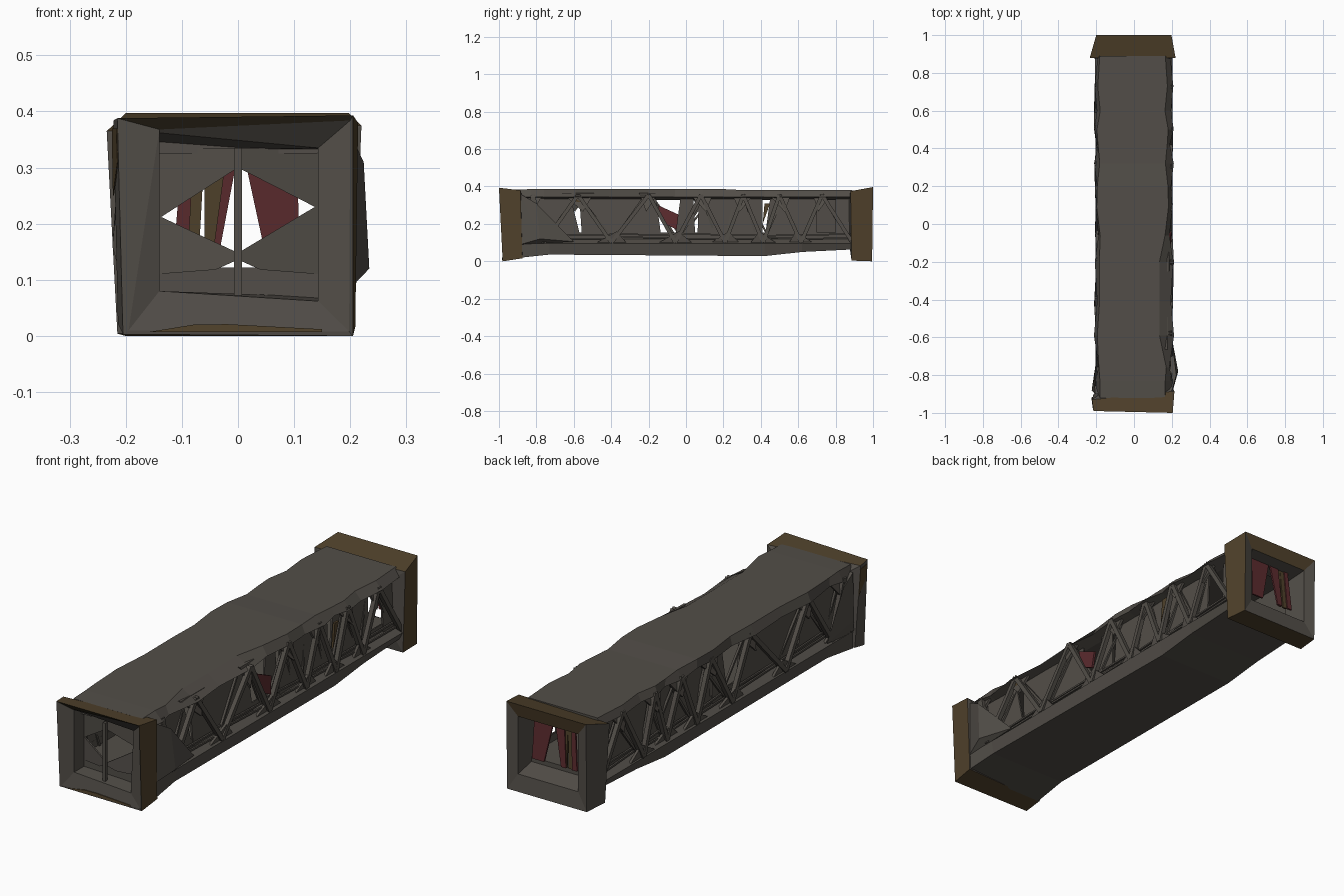
import bpy, bmesh, math, random
from mathutils import Vector

random.seed(4)


def mat(name, c):
    m = bpy.data.materials.new(name)
    m.diffuse_color = (*c, 1)
    return m


GREY = mat("weathered grey", (0.085, 0.076, 0.065))
BROWN = mat("rust brown", (0.080, 0.053, 0.024))
RED = mat("dull red", (0.105, 0.024, 0.027))
DARK = mat("dark brown", (0.040, 0.030, 0.016))
MATS = [GREY, BROWN, RED, DARK]


def make(name, bm, rule=None):
    bmesh.ops.recalc_face_normals(bm, faces=bm.faces[:])
    for f in bm.faces:
        f.material_index = rule(f) if callable(rule) else (rule or 0)
    me = bpy.data.meshes.new(name)
    bm.to_mesh(me)
    bm.free()
    for m in MATS:
        me.materials.append(m)
    ob = bpy.data.objects.new(name, me)
    bpy.context.collection.objects.link(ob)
    return ob


def loft(bm, rings, closed=False):
    """Skin rings of equal length, capping the ends or closing the loop."""
    vs = [[bm.verts.new(p) for p in r] for r in rings]
    n = len(vs[0])
    pairs = list(zip(vs, vs[1:])) + ([(vs[-1], vs[0])] if closed else [])
    for a, b in pairs:
        for i in range(n):
            j = (i + 1) % n
            bm.faces.new((a[i], a[j], b[j], b[i]))
    if not closed:
        bm.faces.new(vs[0])
        bm.faces.new(vs[-1][::-1])


def bar(bm, a, b, w=0.016):
    """Square bar between two points."""
    a, b = Vector(a), Vector(b)
    d = (b - a).normalized()
    u = d.cross(Vector((1, 0, 0)) if abs(d.x) < 0.9 else Vector((0, 0, 1))).normalized()
    v = d.cross(u)
    h = w / 2
    loft(bm, [[p + u * s * h + v * t * h for s, t in ((-1, -1), (1, -1), (1, 1), (-1, 1))]
              for p in (a, b)])


def plate(bm, pts, thick):
    """Thin flat plate, thickened along the given vector."""
    t = Vector(thick)
    loft(bm, [[Vector(p) for p in pts], [Vector(p) + t for p in pts]])


def rect(x0, x1, z0, z1, yb, yt):
    return [(x0, yb, z0), (x1, yb, z0), (x1, yt, z1), (x0, yt, z1)]


# End collars: brown on the right side, top, underside and rear lintel
def collar_rule(f):
    n, c = f.normal, f.calc_center_median()
    if c.y < -0.96 and n.z < -0.1 and c.z > 0.37:
        return 3
    lintel = n.y > 0.5 and c.y > 0.95 and c.z > 0.34
    outer = abs(n.z) > 0.6 and not 0.04 < c.z < 0.365
    return 1 if (n.x > 0.7 and c.x > 0.18) or outer or lintel else 0


bm = bmesh.new()
loft(bm, [
    [(-0.214, -0.90, 0.022), (0.209, -0.875, 0.016), (0.214, -0.885, 0.380), (-0.222, -0.93, 0.384)],
    [(-0.205, -0.98, 0.003), (0.205, -0.98, 0), (0.205, -1.0, 0.393), (-0.215, -0.99, 0.388)],
    [(-0.195, -0.981, 0.01), (0.198, -0.981, 0.008), (0.20, -0.985, 0.384), (-0.14, -0.98, 0.368)],
    [(-0.14, -0.97, 0.08), (0.143, -0.97, 0.062), (0.143, -0.95, 0.335), (-0.14, -0.97, 0.362)],
    [(-0.14, -0.87, 0.08), (0.143, -0.87, 0.07), (0.143, -0.87, 0.33), (-0.14, -0.87, 0.33)],
], True)
make("front_collar", bm, collar_rule)

# Rust streaks on the front sill and the upper left cheek
bm = bmesh.new()
plate(bm, [(-0.16, -0.984, 0.007), (0.15, -0.984, 0.007), (0.15, -0.983, 0.012),
           (-0.02, -0.983, 0.021), (-0.08, -0.983, 0.020)], (0, 0.004, 0))
plate(bm, [(-0.215, -0.985, 0.37), (-0.223, -0.925, 0.37), (-0.221, -0.915, 0.25),
           (-0.213, -0.98, 0.31)], (-0.002, 0, 0))
make("front_rust_streaks", bm, 1)

bm = bmesh.new()
loft(bm, [
    [(-0.215, 0.885, 0.004), (0.205, 0.885, 0.004), (0.220, 0.88, 0.375), (-0.234, 0.88, 0.365)],
    rect(-0.20, 0.198, 0.0, 0.397, 0.995, 1.0),
    rect(-0.15, 0.15, 0.075, 0.335, 0.985, 0.985),
    rect(-0.14, 0.14, 0.11, 0.318, 0.87, 0.87),
], True)
make("back_collar", bm, collar_rule)

# Truss stations along the length, lower nodes on even indices
NODES = [-0.89, -0.83, -0.76, -0.59, -0.41, -0.20, -0.06, 0.09, 0.20, 0.32,
         0.42, 0.50, 0.60, 0.73, 0.89]

# Roof slab with uneven edges that swell at the upper truss nodes
rings = []
for i, y in enumerate([-0.92] + NODES[1:]):
    w = (0.207 if i % 2 else 0.192) + random.uniform(-0.006, 0.006)
    t = 0.172 + random.uniform(-0.010, 0.012)
    tr = 0.135 if -0.62 < y < -0.1 else t
    zt = 0.386 - 0.006 * (y > 0.2)
    rings.append([(-w, y, 0.345), (-0.14, y, 0.328), (0.14, y, 0.328), (w, y, 0.345),
                  (tr, y, zt), (-t - 0.015, y, zt)])
rings[0] = [(x, y, z - 0.003) for x, y, z in rings[0]]
bm = bmesh.new()
loft(bm, rings)
make("roof", bm)

# Floor beam, flowing out of the front collar and rising towards the back
bm = bmesh.new()
loft(bm, [[(-w, y, z), (w, y, z), (0.205, y, 0.095), (0.16, y, 0.122),
           (-0.16, y, 0.122), (-0.205, y, 0.095)]
          for y, z, w in ((-0.90, 0.018, 0.205), (-0.73, 0.036, 0.195), (0.42, 0.028, 0.19),
                          (0.62, 0.05, 0.19), (0.9, 0.064, 0.19))])
make("floor", bm)

# Side trusses: diagonals, gusset fins and low rails
for side, s in (("right", 1), ("left", -1)):
    bars, fins = bmesh.new(), bmesh.new()
    pts = []
    for i, y in enumerate(NODES):
        x = s * (0.195 + random.uniform(-0.008, 0.008))
        y += 0 if i in (0, len(NODES) - 1) else random.uniform(-0.015, 0.015)
        pts.append(Vector((x, y, 0.355 if i % 2 else 0.10)))
    for i, (a, b) in enumerate(zip(pts, pts[1:])):
        bar(bars, a, b, 0.02)
        lean = random.uniform(-0.05, 0.05)
        bar(bars, a + Vector((-s * 0.02, 0, 0)), b + Vector((-s * 0.04, lean, 0)), 0.010)
    for i, p in enumerate(pts[1:-1], 1):
        k, m = 0.05 + random.uniform(0, 0.04), random.uniform(-.03, .03)
        if i % 2:  # fins hanging from the roof edge
            fin = [p + Vector((-s * 0.015, -k, 0.01)), p + Vector((-s * 0.015, k, 0.01)),
                   p + Vector((s * 0.012, m, -0.09))]
        else:      # fins standing on the floor edge
            fin = [p + Vector((0, -k, 0)), p + Vector((0, k, 0)),
                   p + Vector((s * 0.008, m, 0.06))]
        plate(fins, fin, (-s * 0.012, 0, 0))
    # faceted bulge behind the front collar
    if s > 0:
        bulge = [(0.20, -0.885, 0.36), (0.224, -0.80, 0.31), (0.234, -0.78, 0.12),
                 (0.20, -0.60, 0.105), (0.205, -0.885, 0.09), (0.185, -0.885, 0.36),
                 (0.185, -0.885, 0.09)]
    else:
        bulge = [(-0.205, -0.90, 0.36), (-0.224, -0.88, 0.16), (-0.212, -0.82, 0.32),
                 (-0.20, -0.72, 0.105), (-0.205, -0.90, 0.09), (-0.185, -0.90, 0.36),
                 (-0.185, -0.90, 0.09)]
    hull = bmesh.new()
    bmesh.ops.convex_hull(hull, input=[hull.verts.new(p) for p in bulge])
    make(side + "_front_bulge", hull)
    for z, x in ((0.125, 0.175), (0.142, 0.17)):
        for a, b in zip(NODES[::2], NODES[2::2]):
            bar(bars, (s * x, a, z + random.uniform(-.006, .006)),
                (s * (x + 0.01), b, z + random.uniform(-.006, .006)), 0.008)
    make(side + "_truss", bars)
    make(side + "_gussets", fins)

    # Inner wall panels, with slanted gaps between them
    bm = bmesh.new()
    last = ([(0.42, 0.70, 0.45, 0.70), (0.80, 0.88, 0.80, 0.88)] if s > 0
            else [(0.42, 0.88, 0.45, 0.88)])
    for b0, b1, t0, t1 in [(-0.88, -0.56, -0.88, -0.615), (-0.555, -0.13, -0.57, -0.16),
                           (-0.06, 0.05, -0.03, 0.04), (0.06, 0.41, 0.07, 0.41)] + last:
        plate(bm, [(s * 0.158, b0, 0.115), (s * 0.158, b1, 0.115),
                   (s * 0.15, t1, 0.335), (s * 0.15, t0, 0.335)], (s * 0.008, 0, 0))
    # low sill closing the foot of every gap
    plate(bm, [(s * 0.156, -0.88, 0.115), (s * 0.156, 0.88, 0.115),
               (s * 0.156, 0.88, 0.155), (s * 0.156, -0.88, 0.155)], (s * 0.006, 0, 0))
    make(side + "_wall_panels", bm)

# Partition behind the front opening, leaving two pointed gaps
bm = bmesh.new()
for s in (-1, 1):
    m = 0.212 if s < 0 else 0.23
    plate(bm, [(s * 0.145, -0.90, 0.335), (0, -0.94, 0.335), (0, -0.94, 0.30),
               (s * 0.137, -0.90, m), (s * 0.145, -0.90, m)], (0, 0.008, 0))
    plate(bm, [(s * 0.145, -0.90, m), (s * 0.137, -0.90, m), (0, -0.94, 0.148),
               (0, -0.94, 0.136), (s * 0.04, -0.93, 0.118), (s * 0.145, -0.90, 0.11)], (0, 0.008, 0))
make("front_partition", bm)

bm = bmesh.new()
bar(bm, (0, -0.95, 0.07), (0, -0.95, 0.335), 0.014)
make("front_post", bm)

# Leaning slats hanging inside the back opening
for name, b0, b1, t0, t1, c in (("red_slat_wide", 0.05, 0.11, 0.01, 0.105, 2),
                                ("red_slat_thin", -0.06, -0.035, -0.045, 0.0, 2),
                                ("brown_slat", -0.06, -0.045, -0.06, -0.02, 1),
                                ("red_slat_side", -0.115, -0.09, -0.10, -0.08, 2),
                                ("brown_slat_side", -0.09, -0.07, -0.08, -0.06, 1)):
    bm = bmesh.new()
    d = 0 if c == 2 else -0.005
    plate(bm, [(b0, 0.935 + d, 0.14), (b1, 0.935 + d, 0.14),
               (t1, 0.925 + d, 0.325), (t0, 0.925 + d, 0.325)], (0, 0.008, 0))
    make(name, bm, c)

# Loose coloured scraps caught in the right truss
bm = bmesh.new()
plate(bm, [(0.19, -0.15, 0.30), (0.195, -0.04, 0.25), (0.20, -0.05, 0.17), (0.195, -0.13, 0.21)],
      (-0.01, 0, 0))
make("red_scrap", bm, 2)
bm = bmesh.new()
plate(bm, [(0.19, 0.41, 0.20), (0.19, 0.45, 0.31), (0.19, 0.42, 0.31)], (-0.01, 0, 0))
plate(bm, [(0.19, -0.60, 0.34), (0.19, -0.53, 0.30), (0.19, -0.58, 0.31)], (-0.01, 0, 0))
make("brown_scraps", bm, 1)
